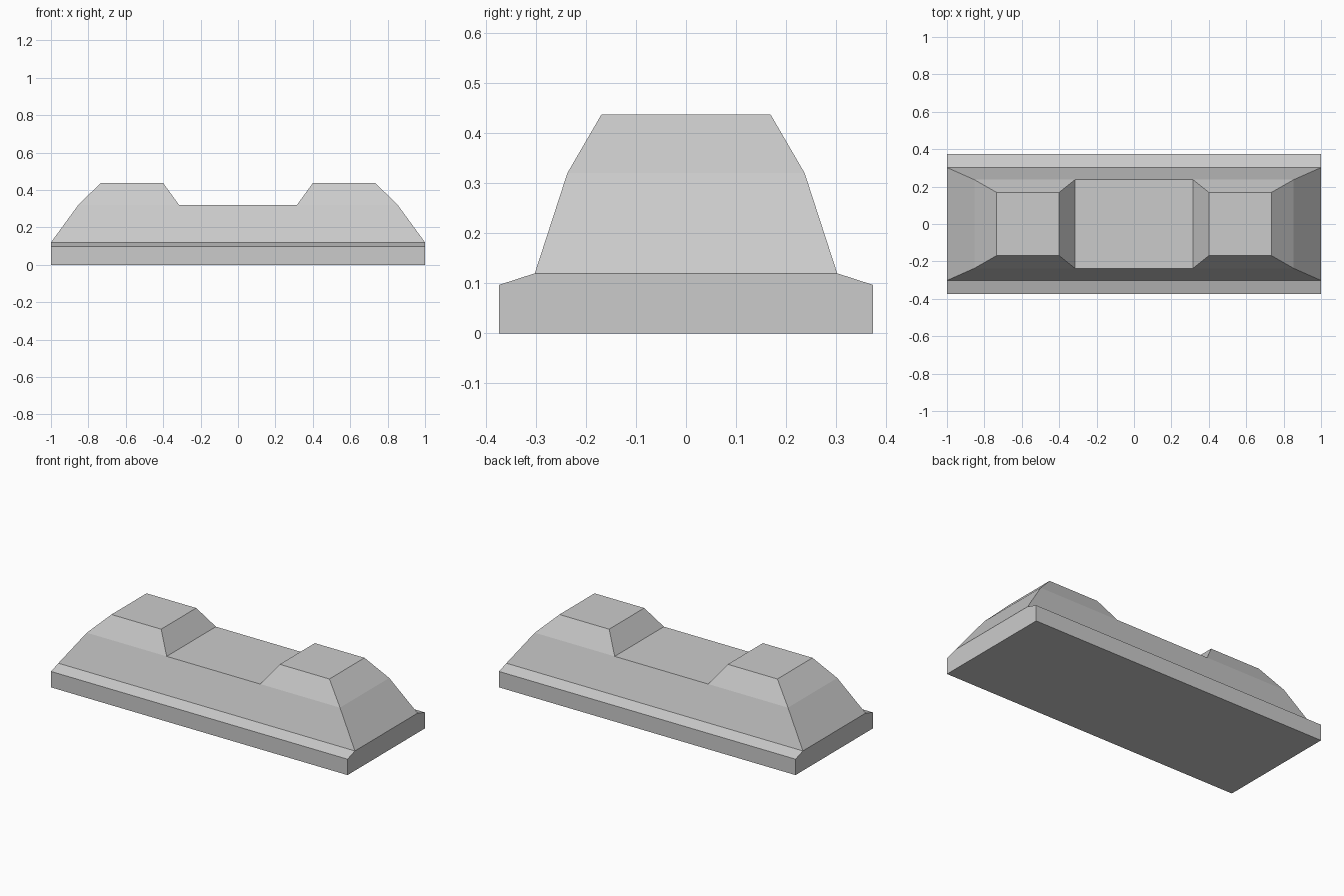
import bpy
import bmesh

cube = bpy.data.objects.get("Cube")
if cube:
    bpy.data.objects.remove(cube, do_unlink=True)

# Single plain grey for the whole block
grey = bpy.data.materials.new("concrete_grey")
grey.use_nodes = True
colour = (0.6, 0.6, 0.6, 1)
grey.diffuse_color = colour
grey.node_tree.nodes["Principled BSDF"].inputs["Base Color"].default_value = colour


def ring(bm, x0, x1, y, z):
    return [bm.verts.new(p) for p in ((x0, -y, z), (x1, -y, z), (x1, y, z), (x0, y, z))]


def loft(name, sections, bottom=False, top=False):
    """Join rectangular sections (x0, x1, half depth, z) from bottom to top."""
    bm = bmesh.new()
    rings = [ring(bm, *s) for s in sections]
    for low, high in zip(rings, rings[1:]):
        for i in range(4):
            j = (i + 1) % 4
            bm.faces.new((low[i], low[j], high[j], high[i]))
    if bottom:
        bm.faces.new(rings[0][::-1])
    if top:
        bm.faces.new(rings[-1])
    mesh = bpy.data.meshes.new(name)
    bm.to_mesh(mesh)
    bm.free()
    mesh.materials.append(grey)
    obj = bpy.data.objects.new(name, mesh)
    bpy.context.collection.objects.link(obj)
    return obj


rim_y, rim_z = 0.302, 0.12
deck_x, deck_y, deck_z = 0.854, 0.237, 0.32
notch_x = 0.315

# Plinth with sloped long edges, open where the body stands
loft("base_plinth", [(-1, 1, 0.373, 0), (-1, 1, 0.373, 0.097), (-1, 1, rim_y, rim_z)], bottom=True)

# Tapered body
loft("lower_body", [(-1, 1, rim_y, rim_z), (-deck_x, deck_x, deck_y, deck_z)])

# Flat deck between the raised ends
bm = bmesh.new()
bm.faces.new(ring(bm, -notch_x, notch_x, deck_y, deck_z))
mesh = bpy.data.meshes.new("middle_deck")
bm.to_mesh(mesh)
bm.free()
mesh.materials.append(grey)
bpy.context.collection.objects.link(bpy.data.objects.new("middle_deck", mesh))

# Raised ends, mirrored left and right
for side, name in ((1, "left_raised_end"), (-1, "right_raised_end")):
    sections = []
    for inner, outer, y, z in ((notch_x, deck_x, deck_y, deck_z), (0.4, 0.735, 0.169, 0.437)):
        x0, x1 = sorted((side * inner, side * outer))
        sections.append((x0, x1, y, z))
    loft(name, sections, top=True)
